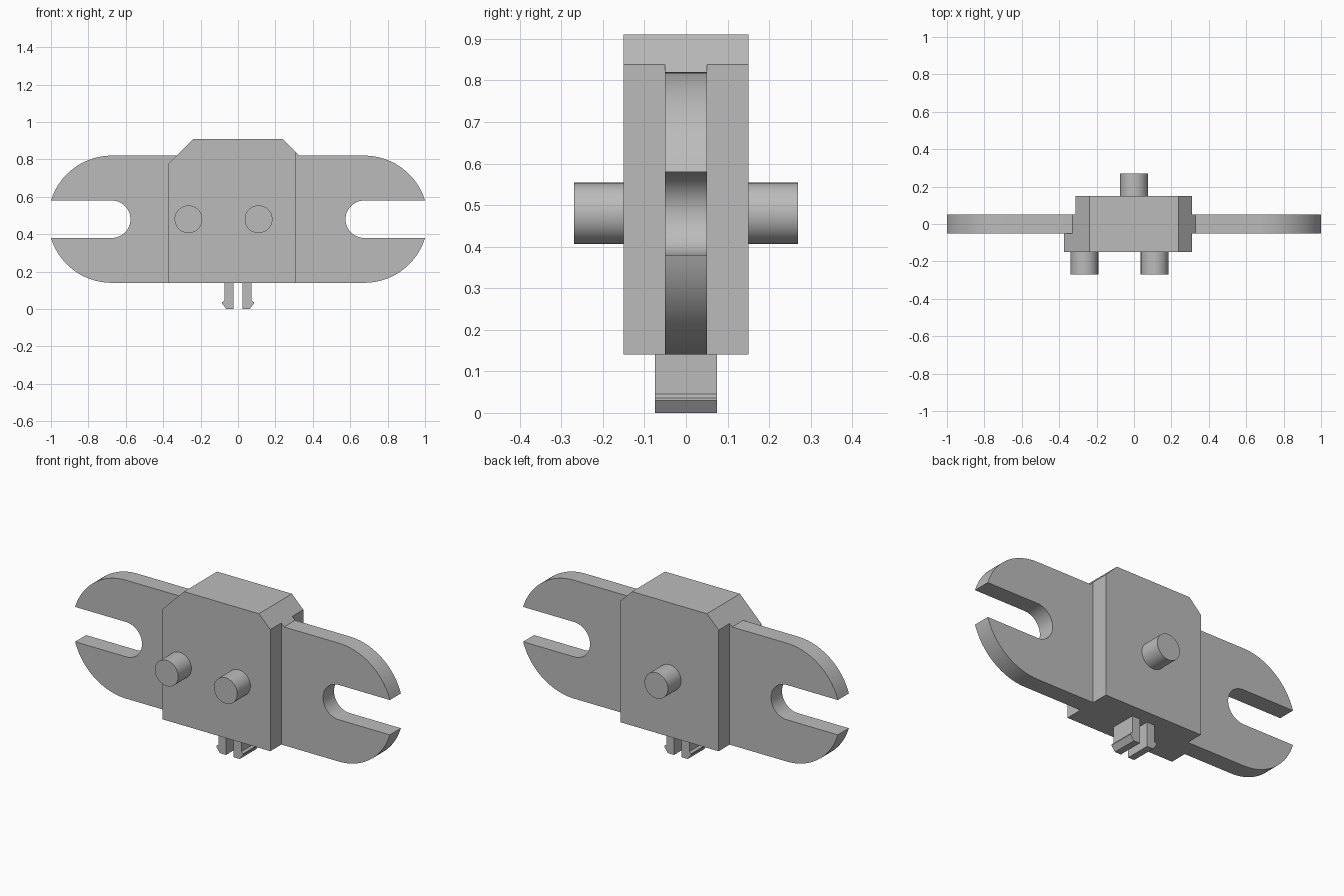
import bpy, bmesh, math

cube = bpy.data.objects.get("Cube")
if cube:
    bpy.data.objects.remove(cube, do_unlink=True)

grey = bpy.data.materials.new("light grey plastic")
grey.use_nodes = True
colour = (0.5, 0.5, 0.5, 1)
grey.diffuse_color = colour
grey.node_tree.nodes["Principled BSDF"].inputs["Base Color"].default_value = colour

MID = 0.48      # height of the slot and peg axes
HALF = 0.34     # half height of the plate
BASE = MID - HALF


def prism(name, outline, y0, y1):
    """Extrude an (x, z) outline from y0 to y1."""
    bm = bmesh.new()
    face = bm.faces.new([bm.verts.new((x, y0, z)) for x, z in outline])
    new = bmesh.ops.extrude_face_region(bm, geom=[face])["geom"]
    bmesh.ops.translate(bm, vec=(0, y1 - y0, 0),
                        verts=[v for v in new if isinstance(v, bmesh.types.BMVert)])
    bmesh.ops.recalc_face_normals(bm, faces=bm.faces)
    mesh = bpy.data.meshes.new(name)
    bm.to_mesh(mesh)
    bm.free()
    obj = bpy.data.objects.new(name, mesh)
    bpy.context.collection.objects.link(obj)
    mesh.materials.append(grey)
    return obj


def smooth(obj):
    bpy.ops.object.select_all(action="DESELECT")
    obj.select_set(True)
    bpy.context.view_layer.objects.active = obj
    bpy.ops.object.shade_smooth_by_angle(angle=math.radians(30))


def arc(cx, radius, start, end, steps):
    return [(cx + radius * math.cos(a), MID + radius * math.sin(a))
            for a in (start + (end - start) * i / steps for i in range(steps + 1))]


# Slotted plate: rounded ends with open slots, and a low hump under the body
SLOT, CX = 0.1, 0.675
tip = math.asin(SLOT / HALF)
quarter = math.pi / 2
right = [(0.31, 0.838), (0.328, MID + HALF)]
right += arc(CX, HALF, quarter, tip, 20)
right += arc(CX, SLOT, quarter, 3 * quarter, 24)
right += arc(CX, HALF, -tip, -quarter, 20)
left = [(-x, z) for x, z in reversed(right)]
smooth(prism("slotted_plate", right + left, -0.05, 0.05))

# Central body with chamfered top, its rear left corner cut back
body = prism("body", [(-0.375, BASE), (0.31, BASE), (0.31, 0.838),
                      (0.238, 0.91), (-0.238, 0.91), (-0.375, 0.773)], -0.15, 0.15)
cutter = prism("body_cutter", [(-0.5, 0), (-0.312, 0), (-0.312, 1), (-0.5, 1)], -0.05, 0.3)
cutter.hide_render = True
cutter.hide_viewport = True
cut = body.modifiers.new("corner cut", "BOOLEAN")
cut.operation = "DIFFERENCE"
cut.solver = "EXACT"
cut.object = cutter

# Round pegs, two in front and one behind
for name, x, y0, y1 in (("front_peg_right", -0.265, -0.27, -0.15),
                        ("front_peg_left", 0.11, -0.27, -0.15),
                        ("back_peg", 0, 0.15, 0.27)):
    circle = arc(x, 0.074, 0, 2 * math.pi, 48)[:-1]
    smooth(prism(name, circle, y0, y1))

# Snap clip: two barbed prongs under the body
prong = [(0.024, BASE), (0.024, 0), (0.063, 0), (0.085, 0.03),
         (0.085, 0.036), (0.073, 0.045), (0.073, BASE)]
for name, side in (("clip_prong_left", 1), ("clip_prong_right", -1)):
    prism(name, [(side * x, z) for x, z in prong], -0.074, 0.074)
